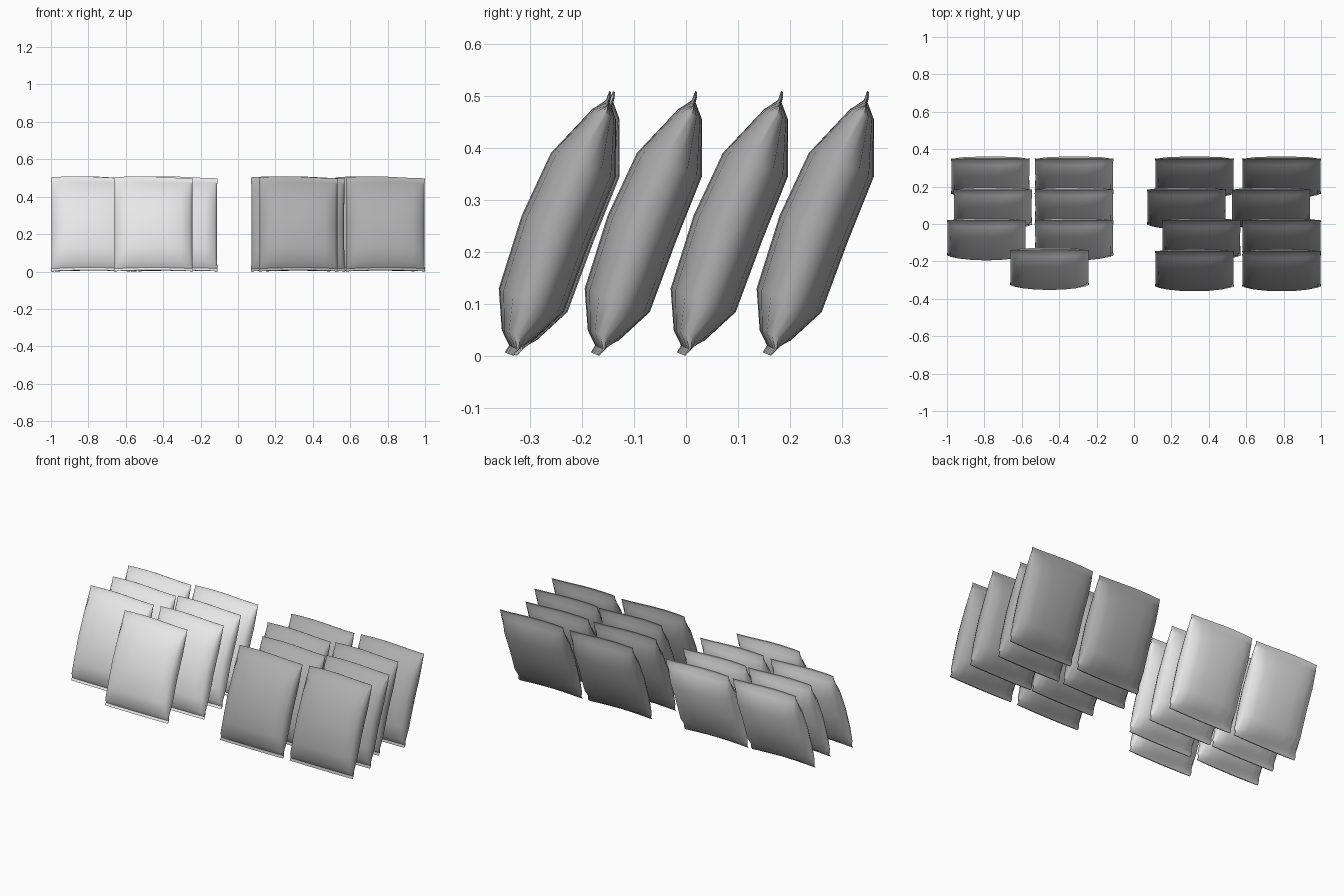
import bpy, bmesh, math

cube = bpy.data.objects.get("Cube")
if cube:
    bpy.data.objects.remove(cube, do_unlink=True)


def make_material(name, value):
    mat = bpy.data.materials.new(name)
    mat.use_nodes = True
    colour = (value, value, value, 1)
    mat.diffuse_color = colour
    mat.node_tree.nodes["Principled BSDF"].inputs["Base Color"].default_value = colour
    return mat


light = make_material("light grey foil", 0.8)
dark = make_material("mid grey foil", 0.42)

# Leaning side profile, bottom to top: front y, front z, back y, back z
PROFILE = [
    (-.100, .008, -.090, .005),
    (-.092, .021, -.078, .017),
    (-.106, .050, -.047, .030),
    (-.112, .130, .013, .085),
    (-.068, .270, .063, .220),
    (-.012, .390, .113, .345),
    (.068, .475, .113, .455),
    (.094, .489, .100, .487),
    (.100, .506, .104, .504),
]
# Half of the puffed cross-section: share of half width, share of thickness
SECTION = [(1, .2), (.93, .55), (.7, .85), (.35, .97)]
FRONT = [(-u, f) for u, f in SECTION] + [(0, 1)] + SECTION[::-1]
LOOP = FRONT + [(u, -f) for u, f in reversed(FRONT)]
HALF_WIDTH = 0.211


def make_bag(name, x, y, mat):
    bm = bmesh.new()
    rings = []
    last = len(PROFILE) - 1
    for i, (fy, fz, by, bz) in enumerate(PROFILE):
        ring = []
        half = HALF_WIDTH * (1 - 0.015 * math.sin(math.pi * i / last))
        for u, f in LOOP:
            t = (1 - f) / 2
            py, pz = fy + (by - fy) * t, fz + (bz - fz) * t
            if i < 2:                      # bowed bottom seal
                py += .010 * u * u
                pz -= .005 * u * u
            if i >= last - 1:              # gently wavy top seal
                pz += .005 * math.cos(2.4 * (u + .35)) - .002
            ring.append(bm.verts.new((half * u, py, pz)))
        rings.append(ring)
    n = len(LOOP)
    for a, b in zip(rings, rings[1:]):
        for k in range(n):
            j = (k + 1) % n
            bm.faces.new((a[k], a[j], b[j], b[k]))
    # Close the two seal ends with strips
    h = len(FRONT)
    for ring in (rings[0], rings[-1]):
        for k in range(h - 1):
            bm.faces.new((ring[k], ring[k + 1], ring[n - 2 - k], ring[n - 1 - k]))
    bmesh.ops.recalc_face_normals(bm, faces=bm.faces)
    mesh = bpy.data.meshes.new(name)
    bm.to_mesh(mesh)
    bm.free()
    mesh.materials.append(mat)
    obj = bpy.data.objects.new(name, mesh)
    obj.location = (x, y, 0)
    bpy.context.collection.objects.link(obj)
    obj.select_set(True)
    bpy.context.view_layer.objects.active = obj


bpy.ops.object.select_all(action='DESELECT')

# Rows from front to back, each bag by its centre x
ROWS = [
    [-.452, .323, .789],
    [-.789, -.32, .36, .789],
    [-.755, -.32, .28, .733],
    [-.768, -.32, .323, .789],
]
for r, row in enumerate(ROWS):
    for c, x in enumerate(row):
        y = (r - 1.5) * .165
        if r == 0 and x < 0:
            y += .007
        make_bag(f"bag_row{r + 1}_{c + 1}", x, y, light if x < 0 else dark)

bpy.ops.object.shade_smooth_by_angle(angle=math.radians(50))
